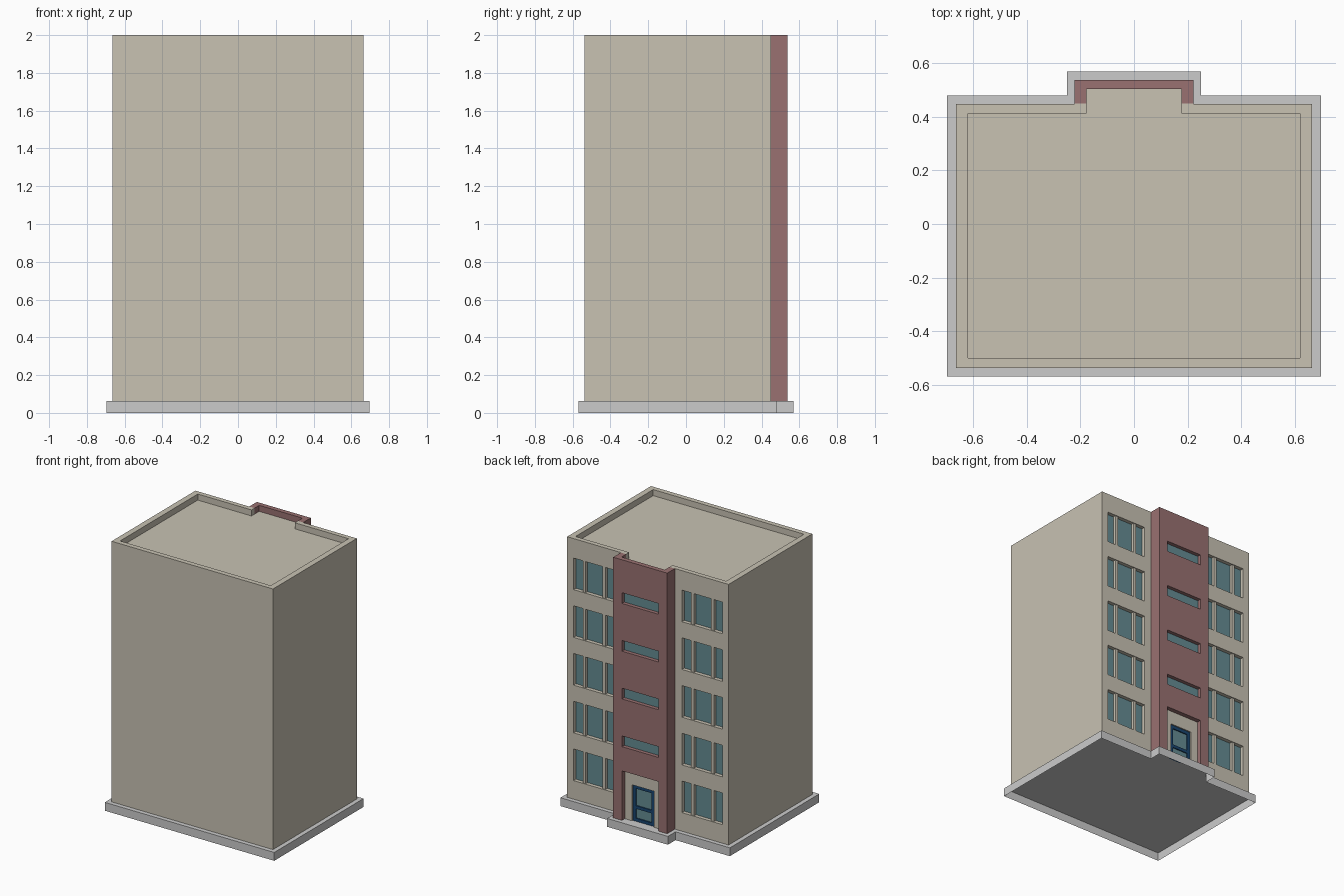
import bpy, bmesh

if "Cube" in bpy.data.objects:
    bpy.data.objects.remove(bpy.data.objects["Cube"])


def material(name, rgb):
    m = bpy.data.materials.new(name)
    m.diffuse_color = (*rgb, 1)
    m.use_nodes = True
    m.node_tree.nodes["Principled BSDF"].inputs["Base Color"].default_value = m.diffuse_color
    return m


WALL = material("beige_wall", (0.58, 0.54, 0.45))
BRICK = material("red_cladding", (0.32, 0.165, 0.165))
GLASS = material("teal_glass", (0.13, 0.26, 0.29))
BLUE = material("blue_paint", (0.01, 0.06, 0.16))


def add_prism(bm, outline, z0, z1):
    bottom = bm.faces.new([bm.verts.new((x, y, z0)) for x, y in outline])
    ext = bmesh.ops.extrude_face_region(bm, geom=[bottom], use_keep_orig=True)
    for v in ext["geom"]:
        if isinstance(v, bmesh.types.BMVert):
            v.co.z = z1
    return bottom


def add_box(bm, x0, x1, y0, y1, z0, z1):
    x0, x1 = sorted((x0, x1))
    add_prism(bm, [(x0, y0), (x1, y0), (x1, y1), (x0, y1)], z0, z1)


def finish(bm, name, *mats):
    bmesh.ops.recalc_face_normals(bm, faces=bm.faces)
    me = bpy.data.meshes.new(name)
    bm.to_mesh(me)
    bm.free()
    for m in mats:
        me.materials.append(m)
    ob = bpy.data.objects.new(name, me)
    bpy.context.collection.objects.link(ob)
    return ob


def boxes(name, mat, items):
    bm = bmesh.new()
    for b in items:
        add_box(bm, *b)
    return finish(bm, name, mat)


def bay_outline(hx, y0, y1, bx, y2):
    # rectangle with a stair bay on the back
    return [(-hx, y0), (hx, y0), (hx, y1), (bx, y1), (bx, y2),
            (-bx, y2), (-bx, y1), (-hx, y1)]


BACK, BAY, TOP, BASE = 0.448, 0.538, 2.0, 0.062
ROOF = 1.955
WIN_TOPS = [0.435 + 0.355 * i for i in range(5)]
SLIT_TOPS = [0.69 + 0.355 * i for i in range(4)]

# plinth, open underneath
bm = bmesh.new()
bottom = add_prism(bm, bay_outline(0.697, -0.57, 0.48, 0.25, 0.57), 0, BASE)
bmesh.ops.recalc_face_normals(bm, faces=bm.faces)
me = bpy.data.meshes.new("plinth")
bmesh.ops.delete(bm, geom=[bottom], context="FACES_ONLY")
bm.to_mesh(me)
bm.free()
bpy.context.collection.objects.link(bpy.data.objects.new("plinth", me))

# building mass
bm = bmesh.new()
add_prism(bm, bay_outline(0.664, -0.537, BACK, 0.222, BAY), BASE, TOP)
body = finish(bm, "building_body", WALL, BRICK)

# cutter: roof tray, window openings, bay slits, entrance niche
bm = bmesh.new()
add_prism(bm, bay_outline(0.62, -0.5, 0.413, 0.178, 0.503), ROOF, 2.1)
for s in (-1, 1):
    for z in WIN_TOPS:
        add_box(bm, s * 0.28, s * 0.612, BACK - 0.03, 0.5, z - 0.235, z)
for z in SLIT_TOPS:
    add_box(bm, -0.15, 0.15, BAY - 0.03, 0.6, z - 0.08, z)
add_box(bm, -0.15, 0.15, BAY - 0.055, 0.6, 0.0, 0.43)
cutter = finish(bm, "opening_cutter", WALL)
cutter.hide_render = True
mod = body.modifiers.new("openings", "BOOLEAN")
mod.operation = "DIFFERENCE"
mod.solver = "EXACT"
mod.object = cutter
bpy.context.view_layer.objects.active = body
bpy.ops.object.modifier_apply(modifier=mod.name)
bpy.data.objects.remove(cutter)

# red cladding on the bay, beige roof floor
bm = bmesh.new()
bm.from_mesh(body.data)
split = BACK + 0.001
bmesh.ops.bisect_plane(bm, geom=bm.verts[:] + bm.edges[:] + bm.faces[:],
                       plane_co=(0, split, 0), plane_no=(0, 1, 0))
for f in bm.faces:
    c = f.calc_center_median()
    floor = f.normal.z > 0.9 and abs(c.z - ROOF) < 0.005
    f.material_index = 1 if c.y > split + 1e-5 and not floor else 0
low = [f for f in bm.faces if f.normal.z < -0.9 and f.calc_center_median().z < BASE + 0.001]
bmesh.ops.delete(bm, geom=low, context="FACES")
bm.to_mesh(body.data)
bm.free()

# window glass and mullions
panes, mullions = [], []
gy = BACK - 0.03
for s in (-1, 1):
    for z in WIN_TOPS:
        panes.append((s * 0.28, s * 0.612, gy - 0.005, gy + 0.002, z - 0.235, z))
        for m in (0.364, 0.528):
            mullions.append((s * (m - 0.012), s * (m + 0.012), gy, gy + 0.024, z - 0.235, z))
boxes("window_glass", GLASS, panes)
boxes("window_mullions", WALL, mullions)
sy = BAY - 0.03
boxes("stair_slit_glass", GLASS,
      [(-0.15, 0.15, sy - 0.005, sy + 0.002, z - 0.08, z) for z in SLIT_TOPS])

# entrance: beige surround, blue door frame, glass
n0, n1 = BAY - 0.056, BAY - 0.033
boxes("entrance_surround", WALL, [
    (-0.15, -0.09, n0, n1, BASE, 0.43),
    (0.09, 0.15, n0, n1, BASE, 0.43),
    (-0.09, 0.09, n0, n1, 0.33, 0.43)])
d1 = BAY - 0.042
boxes("door_frame", BLUE, [
    (-0.09, -0.064, n0, d1, BASE, 0.33),
    (0.064, 0.09, n0, d1, BASE, 0.33),
    (-0.064, 0.064, n0, d1, 0.305, 0.33),
    (-0.064, 0.064, n0, d1, 0.155, 0.178),
    (-0.064, 0.064, n0, d1, BASE, 0.085)])
boxes("door_glass", GLASS, [(-0.064, 0.064, n0, n0 + 0.006, 0.085, 0.305)])
